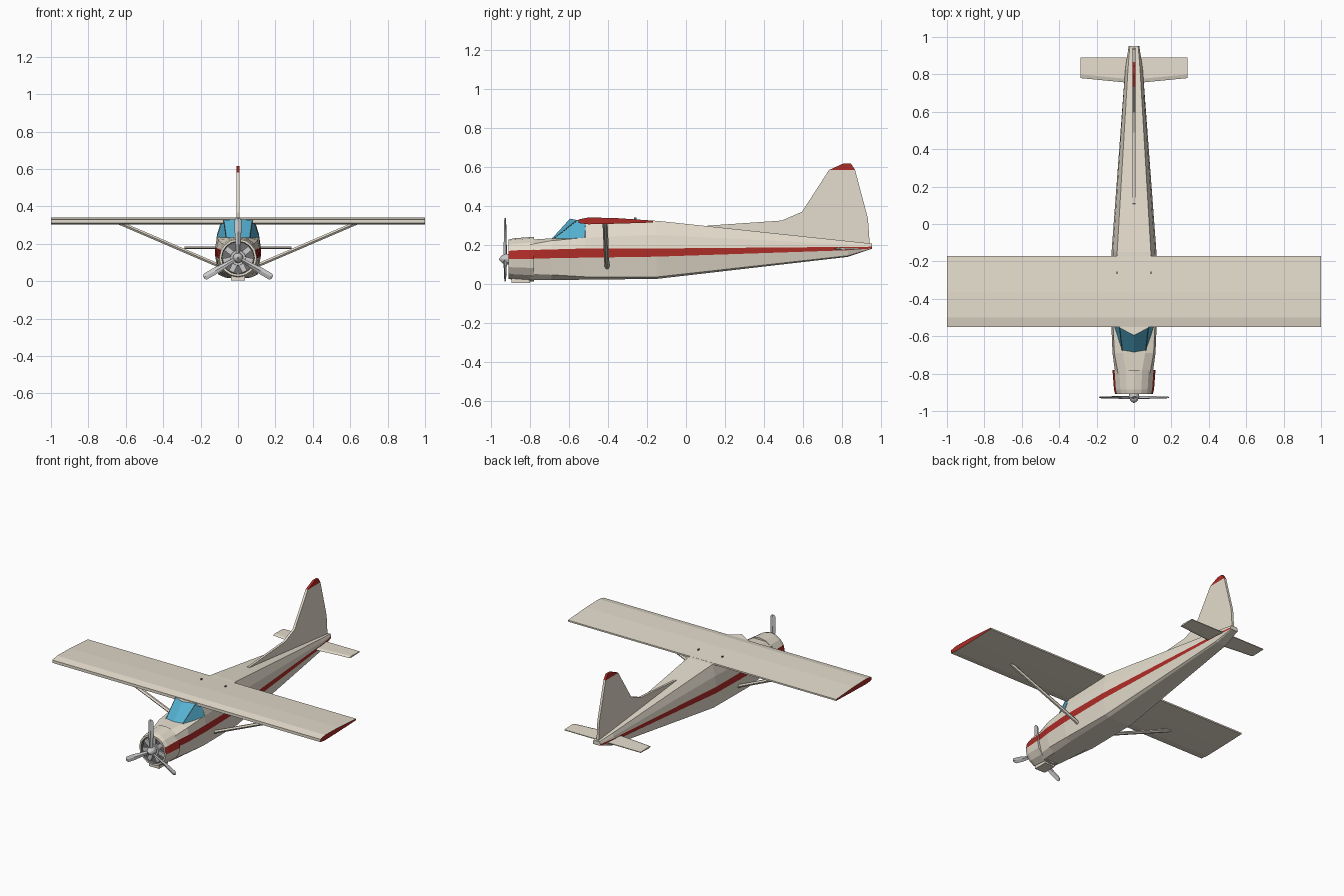
import bpy, bmesh
from math import sin, cos, radians, pi
from mathutils import Vector

if "Cube" in bpy.data.objects:
    bpy.data.objects.remove(bpy.data.objects["Cube"])


def material(name, rgb):
    m = bpy.data.materials.new(name)
    m.diffuse_color = (*rgb, 1)
    m.use_nodes = True
    m.node_tree.nodes["Principled BSDF"].inputs["Base Color"].default_value = m.diffuse_color
    return m


CREAM = material("cream_paint", (0.78, 0.72, 0.61))
RED = material("red_paint", (0.42, 0.025, 0.02))
GLASS = material("window_blue", (0.09, 0.44, 0.64))
DARK = material("dark_metal", (0.16, 0.16, 0.16))


def build(name, verts, faces, mats=(), idx=None):
    me = bpy.data.meshes.new(name)
    me.from_pydata([tuple(v) for v in verts], [], faces)
    for m in mats:
        me.materials.append(m)
    if idx:
        for p, i in zip(me.polygons, idx):
            p.material_index = i
    bm = bmesh.new()
    bm.from_mesh(me)
    bmesh.ops.recalc_face_normals(bm, faces=bm.faces)
    bm.to_mesh(me)
    bm.free()
    ob = bpy.data.objects.new(name, me)
    bpy.context.collection.objects.link(ob)
    return ob


def loft(name, rings, mats=(), side=lambda r, k: 0, caps=(0, 0)):
    """Skin equal-length rings and close both ends."""
    n = len(rings[0])
    verts = [v for r in rings for v in r]
    faces, idx = [], []
    for r in range(len(rings) - 1):
        for k in range(n):
            a, b = r * n + k, r * n + (k + 1) % n
            faces.append((a, b, b + n, a + n))
            idx.append(side(r, k))
    faces += [tuple(range(n)), tuple(range(len(verts) - n, len(verts)))]
    return build(name, verts, faces, mats, idx + list(caps))


def revolve(name, profile, angles, zc, mats=(), side=lambda r, k: 0, caps=(0, 0)):
    rings = [[(r * cos(a), y, zc + r * sin(a)) for a in angles] for y, r in profile]
    return loft(name, rings, mats, side, caps)


def even(n):
    return [2 * pi * k / n for k in range(n)]


# Fuselage: y, then (half width, z) for belly, chine, stripe low/high, shoulder, roof
sections = [
    (-.80, .05, .02, .08, .05, .100, .128, .100, .172, .085, .20, .04, .225),
    (-.69, .06, .018, .095, .045, .115, .130, .115, .175, .105, .22, .06, .232),
    (-.52, .07, .02, .105, .035, .122, .133, .122, .180, .113, .236, .07, .24),
    (-.515, .07, .02, .105, .035, .122, .133, .122, .180, .113, .236, .082, .328),
    (-.15, .075, .024, .10, .034, .120, .138, .120, .180, .112, .25, .09, .322),
    (.83, .032, .137, .04, .143, .047, .171, .046, .188, .042, .20, .032, .218),
    (.953, .02, .178, .025, .179, .028, .180, .028, .189, .026, .197, .022, .205),
]
rings = []
for y, *p in sections:
    half = [(p[i], y, p[i + 1]) for i in range(0, 12, 2)]
    rings.append(half + [(-x, yy, z) for x, yy, z in reversed(half)])
loft("fuselage", rings, (CREAM, RED), lambda r, k: int(k in (2, 8)))

# Cabin windshield with roof peak
right = [(.063, -.68, .228), (.115, -.52, .234), (.083, -.512, .325), (.077, -.555, .325)]
pts = [(0, -.69, .228), (0, -.595, .333)] + right + [(-x, y, z) for x, y, z in right]
build("windshield", pts,
      [(0, 2, 5, 1), (0, 6, 9, 1), (2, 3, 4, 5), (6, 7, 8, 9),
       (1, 5, 4, 8, 9), (0, 2, 3, 7, 6), (3, 4, 8, 7)],
      (GLASS, CREAM), [0, 0, 0, 0, 1, 1, 1])
# Window frame strips
for s in (-1, 1):
    a, b = Vector((s * .063, -.681, .229)), Vector((s * .077, -.556, .326))
    d = Vector((s * .002, .002, 0))
    e = Vector((0, -.002, .001))
    loft("window_frame", [[p - d, p + e, p + d, p - e] for p in (a, b)], (DARK,))

# Engine cowling, with the stripe as one band of sides
h = [-90, -68, -46, -23, 0, 25, 47, 68]
ang = [radians(a) for a in h] + [radians(180 - a) for a in [90] + h[:0:-1]]
revolve("cowling", [(-.78, .10), (-.78, .115), (-.885, .107), (-.91, .10), (-.91, .088), (-.89, .086)],
        ang, .125, (CREAM, RED, DARK),
        lambda r, k: 2 if r == 4 else int(r in (1, 2) and k in (4, 11)), (0, 2))
revolve("engine_hub", [(-.885, .045), (-.905, .04)], even(12), .125)
for k in range(7):
    a = pi / 2 + 2 * pi * k / 7
    d, t = Vector((cos(a), 0, sin(a))), Vector((-sin(a), 0, cos(a)))
    c = Vector((0, -.893, .125))
    loft("engine_cylinder",
         [[c + d * r + t * u + Vector((0, v, 0)) for u, v in
           ((-.014, -.008), (.014, -.008), (.014, .008), (-.014, .008))] for r in (.03, .082)])

# Spinner and three propeller blades
revolve("spinner", [(-.90, .027), (-.925, .028), (-.943, .02), (-.958, .004)], even(12), .125)
for a in (90, 210, 330):
    a = radians(a)
    d, t = Vector((cos(a), 0, sin(a))), Vector((-sin(a), 0, cos(a)))
    c = Vector((0, -.927, .125))
    blade = []
    for r, w, tw in ((.015, .009, .005), (.07, .012, .005), (.14, .018, .003), (.20, .018, .002), (.212, .010, .001)):
        blade.append([c + d * r + t * u + Vector((0, v, 0)) for u, v in
                      ((-w, tw), (0, tw + .003), (w, -tw), (0, -tw - .003))])
    loft("propeller_blade", blade)


# Boxes for exhaust and small fittings
def box(name, x, y, z, mats=()):
    q = [(x[0], z[0]), (x[1], z[0]), (x[1], z[1]), (x[0], z[1])]
    return loft(name, [[(a, yy, b) for a, b in q] for yy in y], mats)


box("exhaust", (-.038, .038), (-.895, -.80), (.004, .04), (CREAM,))
for s in (-1, 1):
    box("wing_fitting", (s * .09 - .003, s * .09 + .003), (-.267, -.255), (.32, .338), (DARK,))

# Wing with red tip faces
foil = [(-.55, .310), (-.55, .329), (-.50, .339), (-.36, .336), (-.17, .323),
        (-.17, .313), (-.36, .307), (-.50, .304)]
loft("wing", [[(x, y, z) for y, z in foil] for x in (-1, 1)], (CREAM, RED), caps=(1, 1))

# Wing struts
for s in (-1, 1):
    a, b = Vector((s * .10, -.405, .082)), Vector((s * .635, -.415, .312))
    d = (b - a).normalized()
    n = d.cross(Vector((0, 1, 0))).normalized() * .010
    f = Vector((0, .013, 0))
    loft("wing_strut", [[p - f, p - f * .4 + n, p + f * .5 + n, p + f, p + f * .5 - n, p - f * .4 - n]
                        for p in (a, b)], (CREAM,))

# Tailplane
tail = []
for x, front in ((-.285, .78), (-.05, .757), (.05, .757), (.285, .78)):
    tail.append([(x, front, .178), (x, front + .02, .184), (x, .89, .181),
                 (x, .89, .176), (x, front + .02, .173)])
loft("tailplane", tail, (CREAM,))

# Fin with dorsal fillet, and its red tip
T = .008
fin = [(.10, .285), (.11, .297), (.49, .323), (.595, .368), (.733, .582),
       (.867, .582), (.933, .333), (.942, .20), (.83, .20)]
tip = [(.733, .582), (.805, .615), (.846, .615), (.867, .582)]
for name, prof, m in (("fin", fin, CREAM), ("fin_tip", tip, RED)):
    loft(name, [[(x, y, z) for y, z in prof] for x in (-T, T)], (m,))
